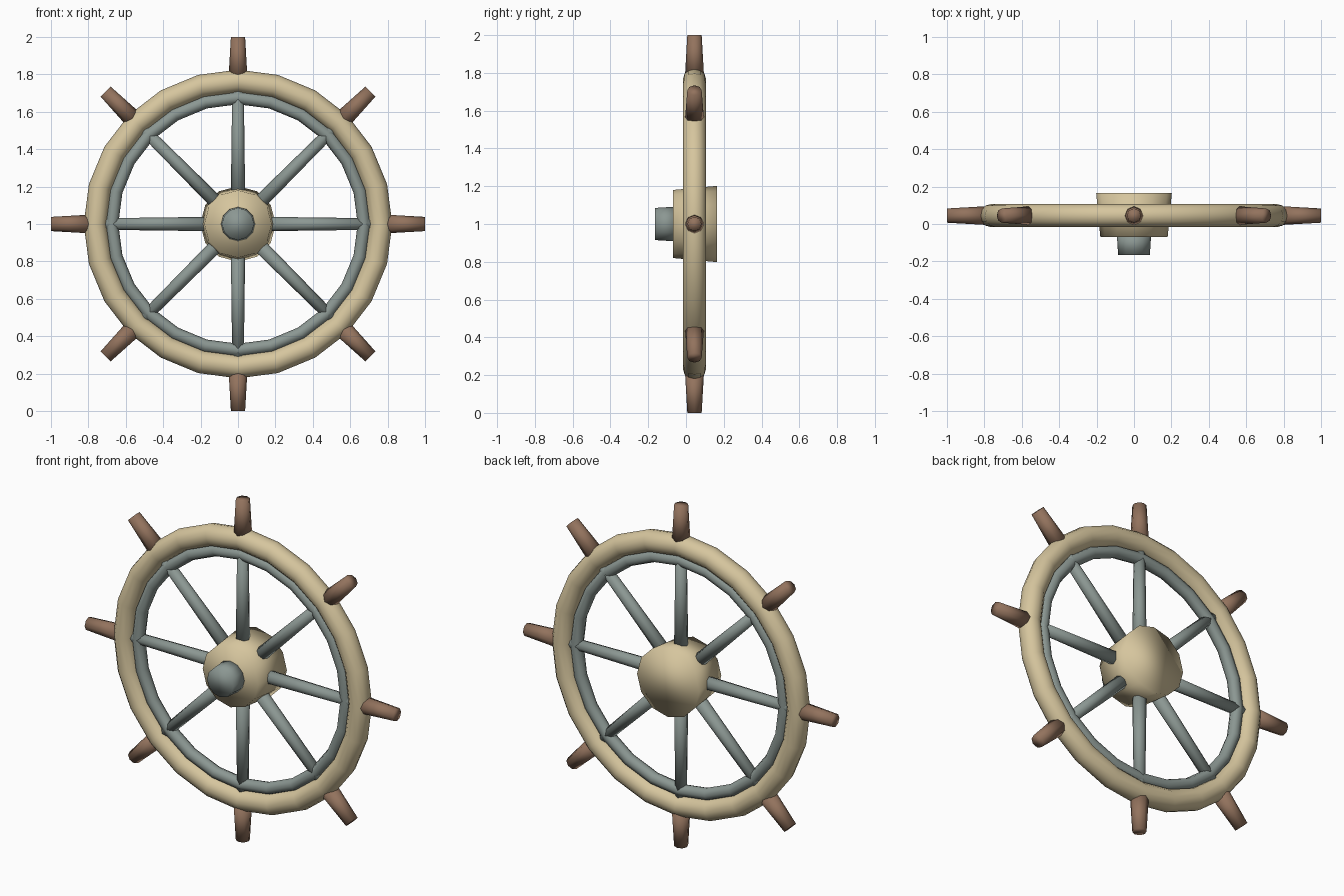
import bpy, math
from mathutils import Matrix, Vector

cube = bpy.data.objects.get("Cube")
if cube:
    bpy.data.objects.remove(cube, do_unlink=True)

CENTRE = Vector((0, 0.045, 1))  # middle of the wheel


def make_material(name, colour):
    mat = bpy.data.materials.new(name)
    mat.use_nodes = True
    mat.diffuse_color = (*colour, 1)
    mat.node_tree.nodes["Principled BSDF"].inputs["Base Color"].default_value = (*colour, 1)
    return mat


pale_wood = make_material("pale wood", (0.67, 0.56, 0.34))
grey_metal = make_material("grey metal", (0.26, 0.31, 0.29))
brown_wood = make_material("brown wood", (0.29, 0.17, 0.11))


def finish(name, mat):
    obj = bpy.context.object
    obj.name = name
    obj.data.materials.append(mat)
    bpy.ops.object.shade_smooth()
    return obj


def ring(name, major, minor, sides, mat):
    bpy.ops.mesh.primitive_torus_add(
        major_radius=major, minor_radius=minor, major_segments=24, minor_segments=sides,
        location=CENTRE, rotation=(math.pi / 2, 0, 0))
    return finish(name, mat)


def tapered(name, start, end, r_start, r_end, sides, mat):
    """Tapered round bar between two points."""
    start, end = Vector(start), Vector(end)
    axis = end - start
    bpy.ops.mesh.primitive_cone_add(vertices=sides, radius1=r_start, radius2=r_end, depth=axis.length)
    obj = finish(name, mat)
    turn = axis.to_track_quat("Z", "Y").to_matrix().to_4x4()
    obj.matrix_world = Matrix.Translation((start + end) / 2) @ turn
    return obj


# Rim and its inner metal band
ring("rim", 0.763, 0.062, 12, pale_wood)
ring("inner_band", 0.675, 0.035, 8, grey_metal)

# Hub and axle cap
tapered("hub", (0, 0.165, 1), (0, -0.07, 1), 0.202, 0.18, 12, pale_wood)
tapered("axle_cap", (0, -0.05, 1), (0, -0.165, 1), 0.092, 0.085, 12, grey_metal)

# Spokes and handles
for i in range(8):
    angle = i * math.pi / 4
    out = Vector((math.sin(angle), 0, math.cos(angle)))
    tapered(f"spoke_{i + 1}", CENTRE + out * 0.1, CENTRE + out * 0.71, 0.039, 0.031, 8, grey_metal)
    tapered(f"handle_{i + 1}", CENTRE + out * 0.79, CENTRE + out, 0.05, 0.038, 8, brown_wood)
